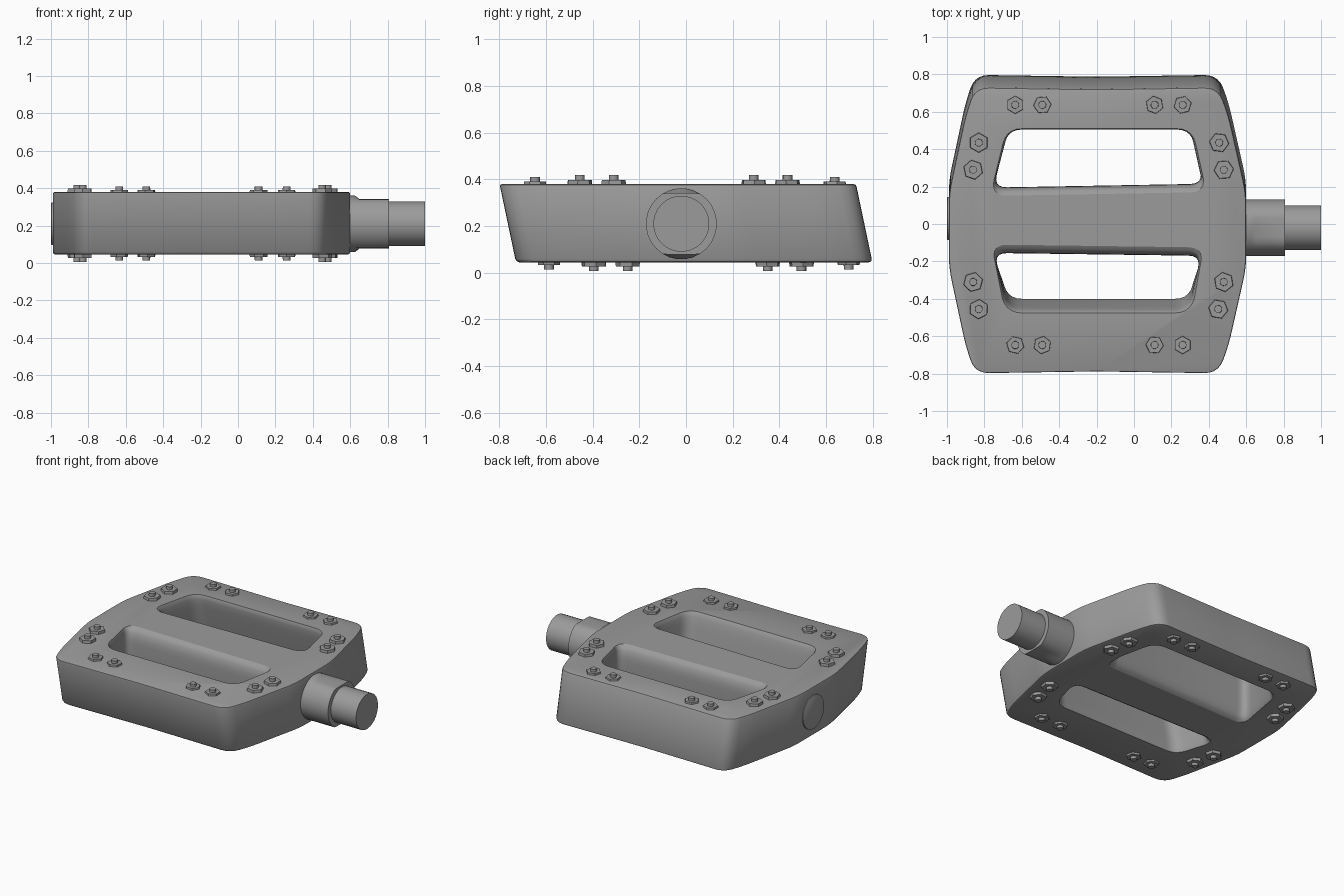
import bpy, bmesh, math
from mathutils import Vector, Matrix

cube = bpy.data.objects.get("Cube")
if cube:
    bpy.data.objects.remove(cube, do_unlink=True)

grey = bpy.data.materials.new("satin grey")
grey.use_nodes = True
colour = (0.33, 0.33, 0.33, 1)
grey.diffuse_color = colour
grey.node_tree.nodes["Principled BSDF"].inputs["Base Color"].default_value = colour

BOTTOM, TOP = 0.045, 0.38
MID = (BOTTOM + TOP) / 2


def shear(z):
    return (MID - z) * 0.21


def finish(name, bm, angle=35):
    bmesh.ops.recalc_face_normals(bm, faces=bm.faces)
    mesh = bpy.data.meshes.new(name)
    bm.to_mesh(mesh)
    bm.free()
    mesh.materials.append(grey)
    ob = bpy.data.objects.new(name, mesh)
    bpy.context.collection.objects.link(ob)
    smooth(ob, angle)
    return ob


def smooth(ob, angle=35):
    bpy.ops.object.select_all(action="DESELECT")
    ob.select_set(True)
    bpy.context.view_layer.objects.active = ob
    bpy.ops.object.shade_smooth_by_angle(angle=math.radians(angle))


def rounded(corners, radius, steps=5):
    """Round every corner of a polygon with a short curve."""
    out = []
    for i, (x, y) in enumerate(corners):
        c = Vector((x, y))
        a = (Vector(corners[i - 1]) - c).normalized() * radius
        b = (Vector(corners[(i + 1) % len(corners)]) - c).normalized() * radius
        for k in range(steps + 1):
            t = k / steps
            out.append(c + a * (1 - t) ** 2 + b * t ** 2)
    return out


def grow(ring, d):
    """Offset a counter-clockwise ring outwards by d."""
    out = []
    for i, p in enumerate(ring):
        t = ring[(i + 1) % len(ring)] - ring[i - 1]
        out.append(p + Vector((t.y, -t.x)).normalized() * d)
    return out


def loft(name, rings):
    bm = bmesh.new()
    loops = [[bm.verts.new(p) for p in ring] for ring in rings]
    for lo, hi in zip(loops, loops[1:]):
        for i in range(len(lo)):
            j = (i + 1) % len(lo)
            bm.faces.new((lo[i], lo[j], hi[j], hi[i]))
    bm.faces.new(loops[0][::-1])
    bm.faces.new(loops[-1])
    return finish(name, bm)


# Platform: slanted slab with a slightly waisted front and back
outline = [(-0.2, -0.755), (0.45, -0.765), (0.505, -0.62), (0.6, -0.2), (0.6, 0.2),
           (0.505, 0.62), (0.45, 0.765), (-0.2, 0.755), (-0.85, 0.765),
           (-0.9, 0.62), (-0.99, 0.2), (-0.99, -0.2), (-0.9, -0.62), (-0.85, -0.765)]
base = rounded(outline, 0.075)
levels = [(BOTTOM, -0.014), (BOTTOM + 0.004, -0.005), (BOTTOM + 0.014, 0),
          (TOP - 0.01, 0), (TOP - 0.003, -0.003), (TOP, -0.01)]
platform = loft("platform", [[(p.x, p.y + shear(z), z) for p in grow(base, d)]
                             for z, d in levels])

# Two windows with softly flared rims leave the rounded spindle bar between them
windows = [
    ([(-0.75, 0.195), (0.37, 0.215), (0.30, 0.53), (-0.67, 0.53)], 1),
    ([(-0.67, -0.425), (0.29, -0.425), (0.36, -0.17), (-0.75, -0.155)], -1),
]
for corners, side in windows:
    ring = rounded(corners, 0.07)
    rim = 0.03
    rings = []
    inner = [abs(p.y) < 0.27 for p in ring]
    for z, f in [(BOTTOM - 0.01, 1.1)] + [
            (MID + (TOP - MID) * h, f) for h, f in
            ((-1, 1), (-0.93, 0.55), (-0.82, 0.25), (-0.6, 0.06), (-0.4, 0), (0.4, 0),
             (0.6, 0.06), (0.82, 0.25), (0.93, 0.55), (1, 1))] + [(TOP + 0.01, 1.1)]:
        loop = []
        for p, q, near in zip(ring, grow(ring, rim * 0.5 * f), inner):
            y = q.y - side * rim * f if near else q.y + shear(z)
            loop.append((q.x, y, z))
        rings.append(loop)
    cutter = loft("window_cutter", rings)
    cutter.hide_render = True
    cut = platform.modifiers.new("window", "BOOLEAN")
    cut.operation = "DIFFERENCE"
    cut.solver = "EXACT"
    cut.object = cutter
    bpy.context.view_layer.objects.active = platform
    bpy.ops.object.modifier_apply(modifier=cut.name)
    bpy.data.objects.remove(cutter, do_unlink=True)
smooth(platform)


def turned(name, profile, y, z, sides, flat=None):
    """Round part along x from (x, radius) steps, optionally with wrench flats."""
    rings = []
    for x, r, flat in profile:
        ring = []
        for k in range(sides):
            a = 2 * math.pi * (k + 0.5) / sides
            dz = max(-flat, min(flat, r * math.sin(a)))
            ring.append((x, y + r * math.cos(a), z + dz))
        rings.append(ring)
    return loft(name, rings)


# Spindle, wrench collar and end cap
AXLE_Y, AXLE_Z = -0.02, 0.21
turned("wrench_collar", [(0.55, 0.152, 1), (0.625, 0.152, 1), (0.65, 0.152, 0.132),
                         (0.808, 0.152, 0.132)], AXLE_Y, AXLE_Z, 28)
turned("spindle", [(0.78, 0.12, 1), (1.0, 0.12, 1)], AXLE_Y, AXLE_Z, 28)
turned("end_cap", [(-1.0, 0.11, 1), (-0.997, 0.115, 1), (-0.95, 0.115, 1)],
       0.03, AXLE_Z, 28)


# Grip pins: hex nut with a stud, on both faces
def pin(name, x, y, z, up, nut_r, nut_h, stud_h, turn):
    bm = bmesh.new()
    for r, h, sides in ((nut_r, nut_h, 6), (0.022, stud_h, 12)):
        low = -0.012
        bmesh.ops.create_cone(
            bm, cap_ends=True, segments=sides, radius1=r,
            radius2=r * 0.93, depth=h - low,
            matrix=Matrix.Rotation(turn, 4, "Z") @ Matrix.Translation((0, 0, (h + low) / 2)))
    flip = Matrix.Identity(4) if up else Matrix.Rotation(math.pi, 4, "X")
    bm.transform(Matrix.Translation((x, y, z)) @ flip)
    finish(name, bm, 30)


side_pins = [(-0.83, 0.435), (-0.86, 0.29), (0.455, 0.435), (0.48, 0.29),
             (-0.86, -0.31), (-0.83, -0.455), (0.48, -0.31), (0.45, -0.455)]
end_pins = [(x, y) for x in (-0.635, -0.49, 0.11, 0.26) for y in (0.637, -0.647)]
for up, z, shift, face in ((True, TOP, 0, "top"), (False, BOTTOM, 0.06, "bottom")):
    for i, (x, y) in enumerate(side_pins):
        pin(f"{face}_side_pin_{i}", x, y + shift, z, up, 0.055, 0.018, 0.038, 0.2 * i)
    for i, (x, y) in enumerate(end_pins):
        pin(f"{face}_end_pin_{i}", x, y + shift, z, up, 0.05, 0.012, 0.03, 0.3 * i)
